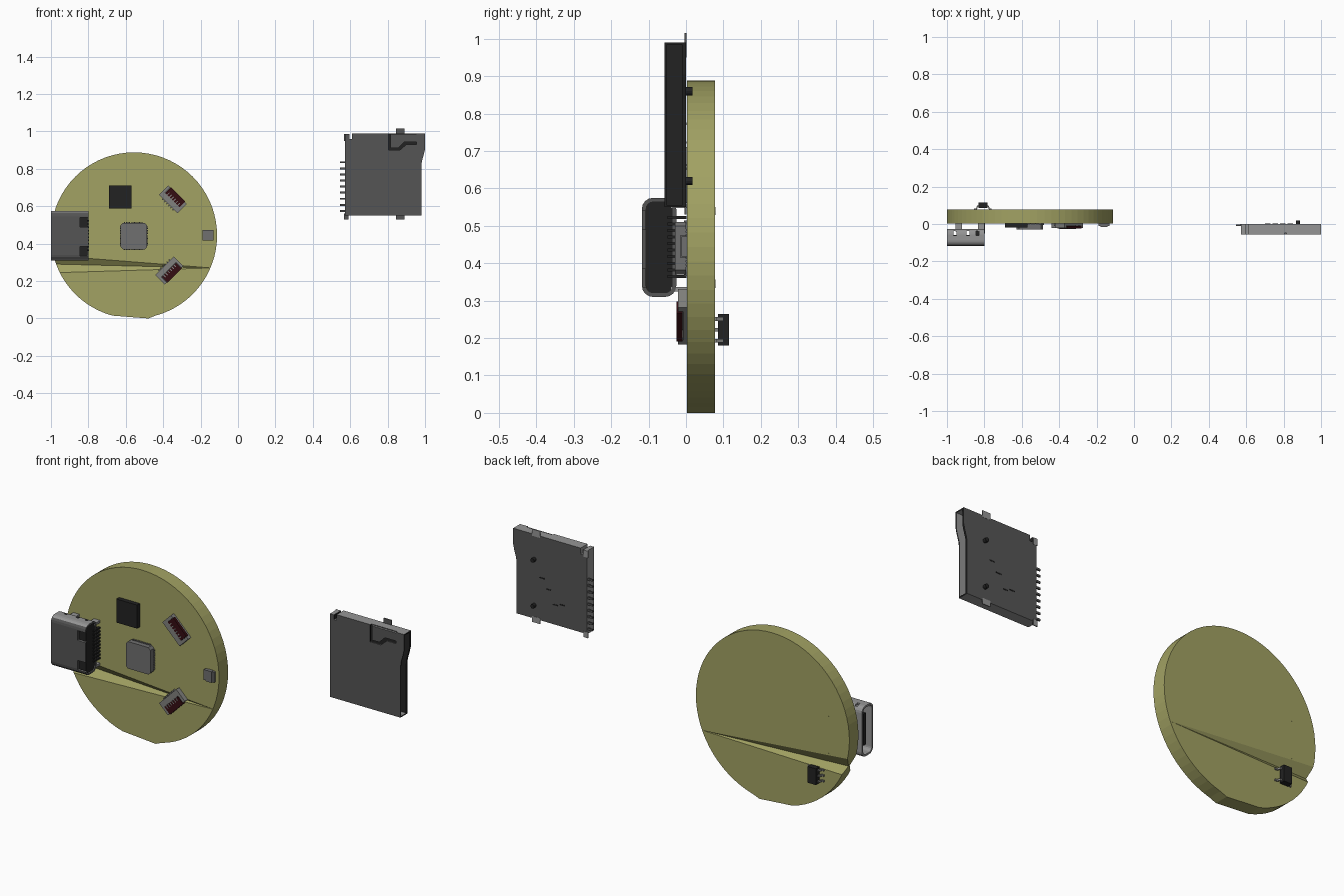
import bpy, bmesh, math
from mathutils import Matrix, Vector

if "Cube" in bpy.data.objects:
    bpy.data.objects.remove(bpy.data.objects["Cube"])


def material(name, r, g, b):
    m = bpy.data.materials.new(name)
    m.diffuse_color = (r, g, b, 1)
    m.use_nodes = True
    m.node_tree.nodes["Principled BSDF"].inputs["Base Color"].default_value = m.diffuse_color
    return m


OLIVE = material("olive", 0.36, 0.36, 0.125)
BLACK = material("black", 0.016, 0.016, 0.016)
METAL = material("light_metal", 0.3, 0.3, 0.3)
DARK = material("dark_metal", 0.09, 0.09, 0.09)
CHIP = material("chip_grey", 0.16, 0.16, 0.16)
GREY = material("grey", 0.22, 0.22, 0.21)
RED = material("dark_red", 0.035, 0.004, 0.006)


def finish(name, bm, mat):
    bmesh.ops.recalc_face_normals(bm, faces=bm.faces)
    me = bpy.data.meshes.new(name)
    bm.to_mesh(me)
    bm.free()
    if mat:
        me.materials.append(mat)
    ob = bpy.data.objects.new(name, me)
    bpy.context.collection.objects.link(ob)
    return ob


def boxes(name, items, mat=None, matrix=Matrix()):
    """One object from (x0, x1, y0, y1, z0, z1) blocks."""
    bm = bmesh.new()
    for x0, x1, y0, y1, z0, z1 in items:
        m = Matrix.Translation(((x0 + x1) / 2, (y0 + y1) / 2, (z0 + z1) / 2))
        m = matrix @ m @ Matrix.Diagonal((x1 - x0, y1 - y0, z1 - z0, 1))
        bmesh.ops.create_cube(bm, size=1, matrix=m)
    return finish(name, bm, mat)


def prism(name, pts, y0, y1, mat=None):
    """Extrude an (x, z) outline along y."""
    bm = bmesh.new()
    f = bm.faces.new([bm.verts.new((x, y0, z)) for x, z in pts])
    r = bmesh.ops.extrude_face_region(bm, geom=[f])
    vs = [v for v in r["geom"] if isinstance(v, bmesh.types.BMVert)]
    bmesh.ops.translate(bm, verts=vs, vec=(0, y1 - y0, 0))
    return finish(name, bm, mat)


def pegs(name, places, radius, y0, y1, mat):
    bm = bmesh.new()
    for x, z in places:
        m = Matrix.Translation((x, (y0 + y1) / 2, z)) @ Matrix.Rotation(math.pi / 2, 4, 'X')
        bmesh.ops.create_cone(bm, cap_ends=True, segments=12, radius1=radius,
                              radius2=radius, depth=y1 - y0, matrix=m)
    return finish(name, bm, mat)


def cut(ob, cutters):
    for c in cutters:
        mod = ob.modifiers.new("cut", 'BOOLEAN')
        mod.operation, mod.solver, mod.object = 'DIFFERENCE', 'EXACT', c
    dg = bpy.context.evaluated_depsgraph_get()
    me = bpy.data.meshes.new_from_object(ob.evaluated_get(dg))
    ob.modifiers.clear()
    ob.data = me
    for c in cutters:
        bpy.data.objects.remove(c)


def recolour(ob, rule):
    """Give each face the material the rule picks from its normal and centre."""
    ob.data.materials.clear()
    mats = [METAL, DARK, BLACK]
    for m in mats:
        ob.data.materials.append(m)
    for p in ob.data.polygons:
        p.material_index = mats.index(rule(p.normal, p.center))


# round board with a flattened bottom
CX, CZ, R = -0.556, 0.444, 0.444
angles = [a for a in range(0, 360, 5) if not 258 < a < 280]
board = prism("round_board", [(CX + R * math.cos(math.radians(a)), CZ + R * math.sin(math.radians(a)))
                              for a in angles], 0.003, 0.078, OLIVE)
for v in board.data.vertices:
    if v.co.z < 0.012:
        v.co.z = 0


# tapering V groove across each face of the board
def groove(y_face, y_deep, top, low):
    bm = bmesh.new()
    out = -0.004 if y_deep > y_face else 0.004
    points = ((-0.14, y_face, 0.27), (-1.04, y_face + out, top),
              (-1.04, y_face + out, low), (-1.04, y_deep, 0.292))
    bmesh.ops.convex_hull(bm, input=[bm.verts.new(p) for p in points])
    return finish("groove_cutter", bm, None)


cut(board, [groove(0.003, 0.039, 0.345, 0.237), groove(0.078, 0.043, 0.355, 0.247)])

# memory card socket: hollow shell, spring-tongue slot, open on the right
socket = prism("card_socket", [(0.572, 0.55), (0.98, 0.55), (0.98, 0.81), (0.983, 0.84),
                               (0.993, 0.875), (1.0, 0.905), (1.0, 0.99), (0.61, 0.99),
                               (0.61, 0.96), (0.595, 0.96), (0.595, 0.985), (0.572, 0.985)],
               -0.057, 0.0, METAL)
tongue_slot = prism("slot_cutter", [(0.955, 0.986), (0.815, 0.986), (0.815, 0.912), (0.858, 0.912),
                                    (0.89, 0.944), (0.955, 0.944), (0.955, 0.93), (0.9, 0.93),
                                    (0.865, 0.9), (0.805, 0.9), (0.805, 0.998), (0.955, 0.998)],
                    -0.07, -0.047)
cavity = boxes("cavity_cutter", [(0.625, 1.1, -0.052, -0.01, 0.556, 0.984)])
cut(socket, [tongue_slot, cavity])


def socket_rule(n, c):
    if n.x > 0.7 or (c.y > -0.02 and n.y < -0.7):
        return BLACK
    if n.y < -0.7 or (n.y > 0.7 and c.y > -0.005):
        return DARK
    return METAL


recolour(socket, socket_rule)
boxes("card_socket_pins", [(0.545, 0.58, -0.012, -0.004, z - 0.005, z + 0.005)
                           for z in [0.575 + 0.0325 * i for i in range(9)]], DARK)
tabs = boxes("card_socket_tabs", [(0.845, 0.89, -0.004, 0.001, 0.53, 0.56),
                                  (0.845, 0.89, -0.004, 0.001, 0.98, 1.015),
                                  (0.567, 0.592, -0.004, 0.001, 0.53, 0.56),
                                  (0.567, 0.592, -0.004, 0.001, 0.95, 0.985)], METAL)
recolour(tabs, lambda n, c: DARK if n.y < -0.7 or n.x > 0.7 else METAL)
pegs("card_socket_pegs", [(0.877, 0.86), (0.877, 0.62)], 0.011, -0.005, 0.018, BLACK)
boxes("card_socket_base_ribs", [(0.70 + 0.04 * i, 0.73 + 0.04 * i, -0.001, 0.0015, z, z + 0.006)
                                for i, z in enumerate((0.66, 0.65, 0.72, 0.77))], BLACK)


# plug port: rounded tube along x with a dark core
def ring(bm, x, y0, y1, z0, z1, r):
    vs = []
    for cy, cz, a0 in ((y1 - r, z1 - r, 0), (y0 + r, z1 - r, 90),
                       (y0 + r, z0 + r, 180), (y1 - r, z0 + r, 270)):
        for k in range(5):
            a = math.radians(a0 + k * 22.5)
            vs.append(bm.verts.new((x, cy + r * math.cos(a), cz + r * math.sin(a))))
    return vs


def bridge(bm, a, b):
    for i in range(20):
        j = (i + 1) % 20
        bm.faces.new((a[i], a[j], b[j], b[i]))


outer, inner = (-0.118, -0.026, 0.31, 0.575, 0.03), (-0.108, -0.036, 0.32, 0.565, 0.02)
bm = bmesh.new()
loops = [ring(bm, -1.0, *outer), ring(bm, -0.8, *outer), ring(bm, -0.8, *inner), ring(bm, -1.0, *inner)]
for a, b in zip(loops, loops[1:] + loops[:1]):
    bridge(bm, a, b)
port = finish("plug_port_shell", bm, METAL)
cut(port, [boxes("port_cutter", [(-0.845, -0.79, -0.13, -0.1, z, z + 0.05)]) for z in (0.335, 0.49)]
    + [boxes("side_cutter", [(x, x + 0.015, -0.062, -0.038, 0.29, 0.6)]) for x in (-0.965, -0.895, -0.845)])
recolour(port, lambda n, c: DARK if n.y < -0.7 or n.x > 0.7 else METAL)
bm = bmesh.new()
ends = [ring(bm, x, *inner) for x in (-0.87, -0.804)]
bridge(bm, *ends)
for e in ends:
    bm.faces.new(e)
finish("plug_port_core", bm, BLACK)
boxes("plug_port_tongue", [(-0.985, -0.87, -0.08, -0.06, 0.36, 0.525)], BLACK)
boxes("plug_port_legs", [(x, x + 0.035, -0.04, 0.004, z, z + 0.012)
                         for x in (-0.955, -0.835) for z in (0.325, 0.548)], METAL)
boxes("plug_port_pins", [(-0.81, -0.797, -0.05, 0.002, z - 0.004, z + 0.004)
                         for z in [0.365 + 0.0175 * i for i in range(10)]], BLACK)
pegs("plug_port_pegs", [(-0.87, 0.54), (-0.87, 0.345)], 0.011, 0.06, 0.0785, OLIVE)

# flat chips
boxes("black_chip", [(-0.69, -0.57, -0.02, 0.003, 0.587, 0.71)], BLACK)
c = 0.012
x0, x1, z0, z1 = -0.628, -0.486, 0.37, 0.511
prism("main_chip", [(x0 + c, z0), (x1 - c, z0), (x1, z0 + c), (x1, z1 - c),
                    (x1 - c, z1), (x0 + c, z1), (x0, z1 - c), (x0, z0 + c)], -0.03, 0.0, CHIP)
pads = []
for i in range(12):
    t = 0.022 + i * 0.0088
    pads += [(x0 - 0.004, x1 + 0.004, -0.006, 0.003, z0 + t - 0.0025, z0 + t + 0.0025),
             (x0 + t - 0.0025, x0 + t + 0.0025, -0.006, 0.003, z0 - 0.004, z1 + 0.004)]
boxes("main_chip_pads", pads, CHIP)

# two angled ribbon connectors: long axis local x, red latch towards local -z
for label, x, z, turn in (("upper", -0.348, 0.636, 225), ("lower", -0.367, 0.257, -45)):
    m = Matrix.Translation((x, 0, z)) @ Matrix.Rotation(math.radians(turn), 4, 'Y')
    boxes(label + "_connector_frame", [(-0.07, 0.07, -0.022, 0.003, 0.005, 0.035),
                                       (-0.07, -0.055, -0.022, 0.003, -0.035, 0.005),
                                       (0.055, 0.07, -0.022, 0.003, -0.035, 0.005),
                                       (-0.055, 0.055, -0.008, 0.003, -0.035, 0.005)], GREY, m)
    boxes(label + "_connector_latch", [(-0.054, 0.054, -0.025, -0.01, -0.04, 0.004)], RED, m)
    steps = [-0.042 + 0.0156 * i for i in range(6)]
    boxes(label + "_connector_contacts", [(s, s + 0.005, -0.026, -0.01, -0.012, 0.006) for s in steps], GREY, m)
    boxes(label + "_connector_pins", [(s, s + 0.006, -0.01, 0.003, 0.03, 0.043) for s in steps], GREY, m)

# small edge component
boxes("edge_component", [(-0.178, -0.143, -0.016, 0.003, 0.416, 0.474),
                         (-0.19, -0.131, -0.012, 0.003, 0.418, 0.472)], CHIP)

# three-and-two legged regulator on the back
prism("regulator_body", [(-0.832, 0.18), (-0.784, 0.18), (-0.784, 0.265), (-0.832, 0.265)],
      0.086, 0.115, BLACK)
bm = bmesh.new()
for s, z in [(-1, 0.193), (-1, 0.222), (-1, 0.251), (1, 0.193), (1, 0.251)]:
    path = [(0.022, 0.1), (0.03, 0.1), (0.037, 0.083), (0.047, 0.083),
            (0.047, 0.077), (0.033, 0.077), (0.026, 0.094), (0.022, 0.094)]
    f = bm.faces.new([bm.verts.new((-0.808 + s * a, y, z - 0.005)) for a, y in path])
    r = bmesh.ops.extrude_face_region(bm, geom=[f])
    bmesh.ops.translate(bm, vec=(0, 0, 0.01),
                        verts=[v for v in r["geom"] if isinstance(v, bmesh.types.BMVert)])
finish("regulator_legs", bm, GREY)
